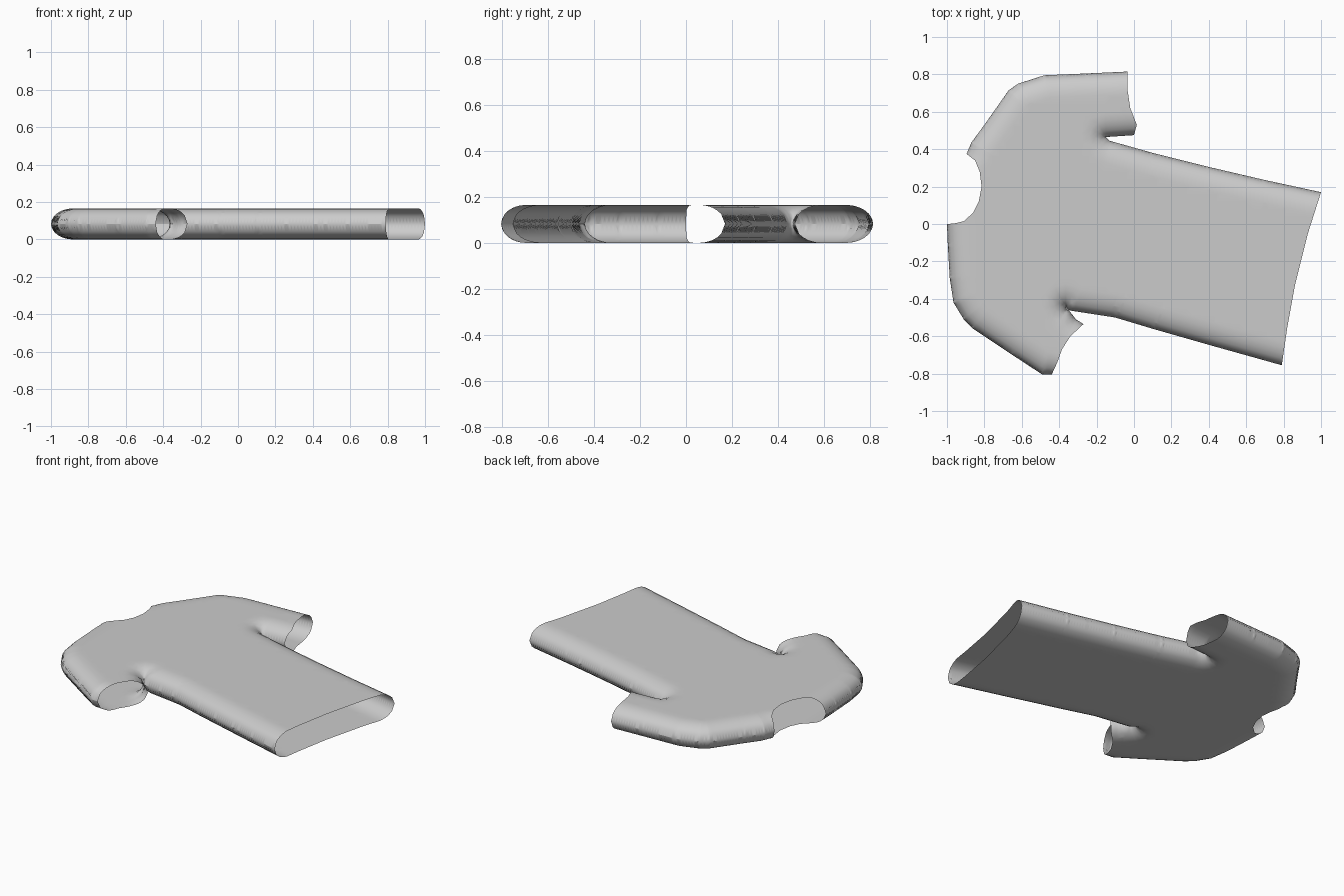
import bpy, bmesh, math
from mathutils import Vector
from mathutils.geometry import delaunay_2d_cdt, intersect_point_line

cube = bpy.data.objects.get("Cube")
if cube:
    bpy.data.objects.remove(cube, do_unlink=True)

MID = 0.0825      # half thickness of the folded garment
ROUND = 0.12      # width of the rounded rim
STEP = 0.018

# Seams are closed, rounded edges; mouths are open edges. Anticlockwise from the hem corner.
left_side = [(1, .17), (.7, .235), (.4, .305), (.1, .38), (-.13, .445), (-.15, .465), (0, .475)]
left_cuff = [(0, .475), (.015, .53), (-.02, .62), (-.035, .72), (-.035, .815)]
left_shoulder = [(-.035, .815), (-.25, .805), (-.48, .795), (-.62, .75), (-.67, .715),
                 (-.8, .53), (-.87, .435), (-.895, .375)]
neck = [(-.895, .375), (-.85, .34), (-.825, .28), (-.815, .2), (-.83, .12),
        (-.86, .06), (-.91, .015), (-.96, .003), (-1, 0)]
right_shoulder = [(-1, 0), (-.995, -.12), (-.985, -.29), (-.965, -.42), (-.91, -.51),
                  (-.86, -.56), (-.65, -.7), (-.49, -.805), (-.44, -.805)]
right_cuff = [(-.44, -.805), (-.41, -.74), (-.385, -.67), (-.34, -.6), (-.27, -.535)]
right_side = [(-.27, -.535), (-.31, -.51), (-.365, -.44), (-.36, -.46), (-.1, -.5),
              (.1, -.56), (.45, -.66), (.79, -.755)]
hem = [(.79, -.755), (.82, -.55), (.86, -.33), (.93, -.05), (1, .17)]

seams = [left_side, left_shoulder, right_shoulder, right_side]
mouths = [left_cuff, neck, right_cuff, hem]
order = [left_side, left_cuff, left_shoulder, neck, right_shoulder, right_cuff, right_side, hem]


def segments(runs):
    return [(Vector(a), Vector(b)) for run in runs for a, b in zip(run, run[1:])]


def distance(p, segs):
    best = math.inf
    for a, b in segs:
        t = max(0, min(1, (p - a).dot(b - a) / (b - a).length_squared))
        best = min(best, (p - a.lerp(b, t)).length)
    return best


seam_segs, mouth_segs = segments(seams), segments(mouths)


def half_height(p):
    t = min(1, distance(p, seam_segs) / ROUND)
    return MID * math.sqrt(1 - (1 - t) ** 2)


# Outline samples
outline = []
for a, b in segments(order):
    n = max(1, round((b - a).length / STEP))
    outline += [a.lerp(b, i / n) for i in range(n)]

# Rings of points that follow the rounded seams
rings = [ROUND * (1 - math.cos(math.radians(a))) for a in range(15, 91, 15)]
inner = []


def add_ring_points(p, direction):
    for d in rings:
        q = p + direction * d
        if distance(q, seam_segs) > d * .97 and distance(q, mouth_segs) > .004:
            inner.append(q)


for a, b in seam_segs:
    along = (b - a).normalized()
    n = max(1, round((b - a).length / STEP))
    for i in range(n):
        add_ring_points(a.lerp(b, (i + .5) / n), Vector((-along.y, along.x)))
    for k in range(12):
        angle = math.tau * k / 12
        add_ring_points(a, Vector((math.cos(angle), math.sin(angle))))

# Flat middle of the cloth
for i in range(-25, 26):
    for j in range(-21, 22):
        q = Vector((i * .04, j * .04))
        if distance(q, seam_segs) > ROUND + .01 and distance(q, mouth_segs) > .02:
            inner.append(q)

points, _, faces, *_ = delaunay_2d_cdt(outline + inner, [], [list(range(len(outline)))], 1, 1e-5)

# Front and back layers, joined along the seams
bm = bmesh.new()
heights = [half_height(p) for p in points]
for side in (1, -1):
    layer = [bm.verts.new((p.x, p.y, MID + side * h)) for p, h in zip(points, heights)]
    for f in faces:
        a, b, c = (points[i] for i in f)
        turn = (b - a).cross(c - a)
        ids = f if turn * side > 0 else f[::-1]
        bm.faces.new([layer[i] for i in ids])
bmesh.ops.delete(bm, geom=[v for v in bm.verts if not v.link_faces], context='VERTS')
bmesh.ops.remove_doubles(bm, verts=bm.verts, dist=1e-4)

mesh = bpy.data.meshes.new("shirt")
bm.to_mesh(mesh)
bm.free()
shirt = bpy.data.objects.new("shirt", mesh)
bpy.context.collection.objects.link(shirt)

# Plain cloth
cloth = bpy.data.materials.new("grey cloth")
cloth.use_nodes = True
colour = (.6, .6, .6, 1)
cloth.diffuse_color = colour
cloth.node_tree.nodes["Principled BSDF"].inputs["Base Color"].default_value = colour
mesh.materials.append(cloth)

bpy.context.view_layer.objects.active = shirt
shirt.select_set(True)
bpy.ops.object.shade_smooth_by_angle(angle=math.radians(50))
